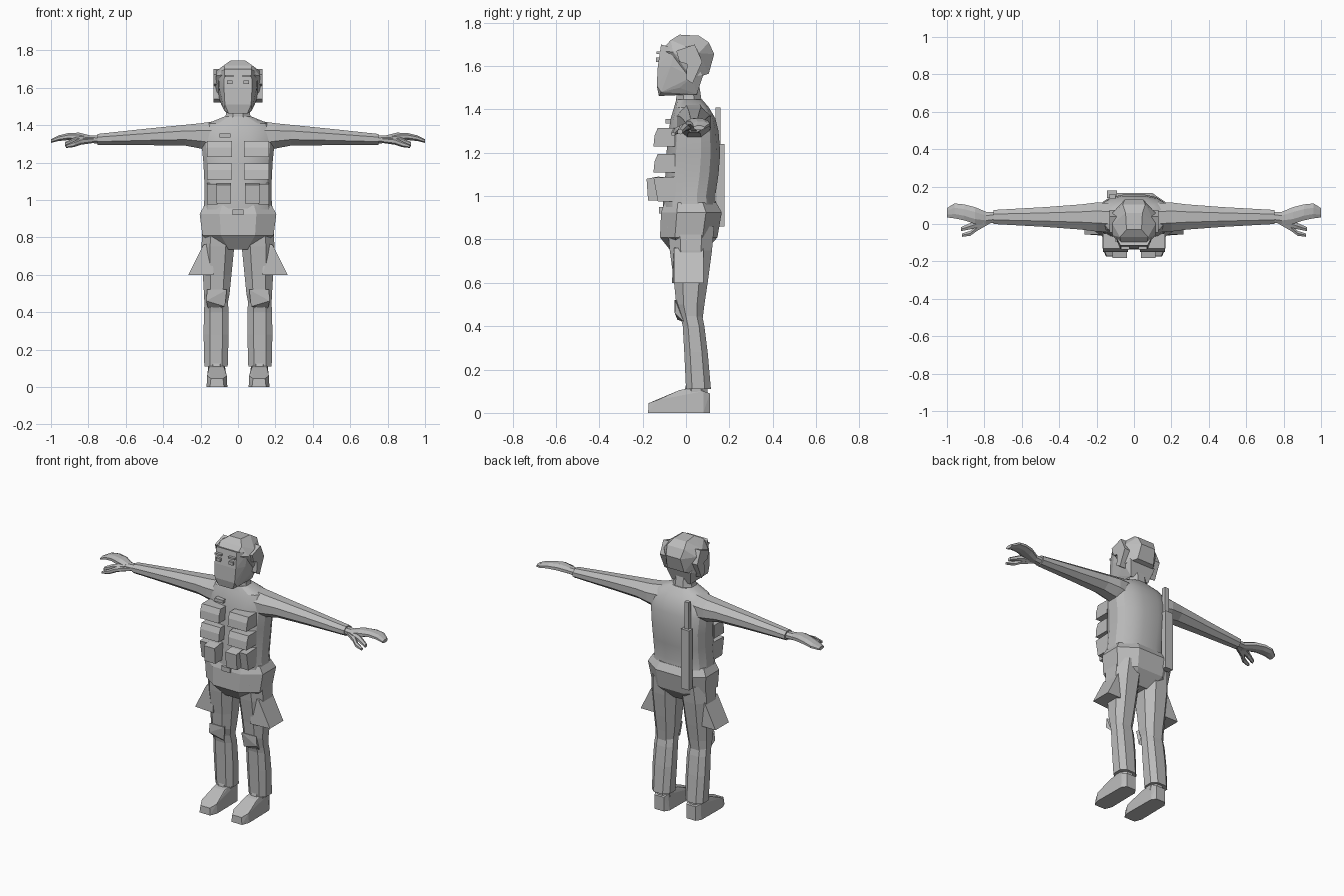
import bpy, bmesh, math
from mathutils import Vector

grey = bpy.data.materials.new("neutral grey")
grey.diffuse_color = (0.5, 0.5, 0.5, 1)


def finish(name, bm, smooth=0):
    bmesh.ops.recalc_face_normals(bm, faces=bm.faces)
    me = bpy.data.meshes.new(name)
    bm.to_mesh(me)
    bm.free()
    me.materials.append(grey)
    ob = bpy.data.objects.new(name, me)
    bpy.context.collection.objects.link(ob)
    if smooth:
        bpy.ops.object.select_all(action='DESELECT')
        ob.select_set(True)
        bpy.context.view_layer.objects.active = ob
        bpy.ops.object.shade_smooth_by_angle(angle=math.radians(smooth))
    return ob


def loft(name, rings, n=8, axis='z', power=2.0, side=1, tilt=0, smooth=0):
    """Rings are (position, a0, a1, b0, b1): x and y spans along z, or y and z spans along x."""
    bm = bmesh.new()
    k = 1 / math.cos(math.pi / n) if n % 4 == 0 else 1
    loops = []
    for pos, a0, a1, b0, b1 in rings:
        loop = []
        for i in range(n):
            t = 2 * math.pi * (i + 0.5) / n
            c, s = math.cos(t) * k, math.sin(t) * k
            u = math.copysign(abs(c) ** (2 / power), c)
            v = math.copysign(abs(s) ** (2 / power), s)
            a = (a0 + a1) / 2 + u * (a1 - a0) / 2
            b = (b0 + b1) / 2 + v * (b1 - b0) / 2
            co = (side * a, b, pos + tilt * b) if axis == 'z' else (side * pos, a, b)
            loop.append(bm.verts.new(co))
        loops.append(loop)
    for p, q in zip(loops, loops[1:]):
        for i in range(n):
            j = (i + 1) % n
            bm.faces.new((p[i], p[j], q[j], q[i]))
    bm.faces.new(loops[0])
    bm.faces.new(loops[-1])
    return finish(name, bm, smooth)


def prism(name, profile, x0, x1, side=1):
    """Side profile of (y, z) points extruded from x0 to x1."""
    bm = bmesh.new()
    ends = [[bm.verts.new((side * x, y, z)) for y, z in profile] for x in (x0, x1)]
    for e in ends:
        bm.faces.new(e)
    for i in range(len(profile)):
        j = (i + 1) % len(profile)
        bm.faces.new((ends[0][i], ends[0][j], ends[1][j], ends[1][i]))
    return finish(name, bm)


def box(name, x0, x1, y0, y1, z0, z1, side=1):
    return prism(name, [(y0, z0), (y1, z0), (y1, z1), (y0, z1)], x0, x1, side)


def hull(name, points, side=1):
    bm = bmesh.new()
    for x, y, z in points:
        bm.verts.new((side * x, y, z))
    bmesh.ops.convex_hull(bm, input=bm.verts[:])
    return finish(name, bm)


# Torso vest, hips and neck
loft("vest", [(0.95, -.185, .185, -.105, .14), (1.0, -.18, .18, -.105, .135),
              (1.1, -.18, .18, -.095, .15), (1.2, -.185, .185, -.09, .158),
              (1.3, -.195, .195, -.08, .15), (1.36, -.19, .19, -.07, .135),
              (1.41, -.16, .16, -.055, .105), (1.445, -.075, .075, -.045, .075)],
     n=16, power=2.6, smooth=25)
loft("hips", [(.97, -.18, .18, -.10, .14), (.925, -.205, .205, -.115, .165),
              (.81, -.19, .19, -.12, .145), (.735, -.10, .10, -.06, .08)], power=2.4)
loft("neck", [(1.40, -.08, .08, -.045, .075), (1.455, -.065, .065, -.045, .07),
              (1.52, -.06, .06, -.04, .06)])
box("belt_buckle", -.03, .03, -.125, -.10, .92, .95)
box("chest_tag", -.10, -.04, -.095, -.05, 1.335, 1.355)

# Head: jaw and face, with hair cap over the top and back
hull("head", [(s * x, y, z) for s in (1, -1) for x, y, z in (
    (.05, -.125, 1.462), (.075, -.115, 1.48), (.085, -.03, 1.50), (.065, .05, 1.47),
    (.07, -.135, 1.51), (.075, -.13, 1.60), (.072, -.115, 1.70), (.10, -.07, 1.60),
    (.105, -.05, 1.68), (.105, .03, 1.55), (.09, .08, 1.56))])
hull("hair", [(s * x, y, z) for s in (1, -1) for x, y, z in (
    (.065, -.118, 1.67), (.115, -.06, 1.665), (.125, .01, 1.62), (.112, .03, 1.54),
    (.06, .105, 1.565), (.05, .13, 1.655), (.115, .06, 1.66), (.06, .105, 1.71),
    (.115, .0, 1.69), (.075, -.07, 1.72), (.04, -.03, 1.745), (.045, .06, 1.74))])
for s in (1, -1):
    # Eyes, brows and side locks
    box("eye", .03, .06, -.138, -.12, 1.62, 1.64, s)
    box("brow", .025, .07, -.137, -.11, 1.657, 1.668, s)
    prism("side_hair", [(-.045, 1.67), (.04, 1.70), (.075, 1.62), (.03, 1.52), (.0, 1.54),
                        (.005, 1.61), (-.03, 1.62)], .09, .132, s)

for s in (1, -1):
    # Arm, hand and fingers
    loft("arm", [(.10, -.045, .11, 1.25, 1.425), (.20, -.04, .115, 1.275, 1.41),
                 (.28, -.03, .105, 1.29, 1.402), (.48, -.015, .09, 1.293, 1.382),
                 (.75, .0, .075, 1.295, 1.353)], axis='x', side=s)
    loft("hand", [(.73, .01, .065, 1.30, 1.345), (.79, .0, .065, 1.305, 1.345),
                  (.85, .0, .09, 1.315, 1.36), (.91, .02, .105, 1.32, 1.357),
                  (.96, .03, .11, 1.315, 1.345), (1.0, .035, .085, 1.305, 1.325)],
         n=8, axis='x', side=s)
    loft("thumb", [(.77, .0, .04, 1.305, 1.335), (.84, -.04, .0, 1.295, 1.33),
                   (.875, -.065, -.035, 1.283, 1.315), (.92, -.07, -.05, 1.278, 1.295)],
         n=6, axis='x', side=s)
    loft("index_finger", [(.80, -.01, .04, 1.305, 1.345), (.87, -.03, .01, 1.30, 1.335),
                          (.925, -.04, -.015, 1.285, 1.31)], n=6, axis='x', side=s)

    # Trouser legs, knee patch and shoe
    loft("thigh", [(.86, .005, .19, -.085, .13), (.75, .02, .195, -.075, .12),
                   (.60, .035, .188, -.055, .10), (.50, .045, .182, -.045, .085),
                   (.42, .06, .178, -.02, .075)], side=s, power=2.4)
    loft("shin", [(.47, .055, .178, -.03, .07), (.40, .05, .182, -.015, .085),
                  (.28, .05, .184, -.008, .10), (.11, .055, .18, .0, .115)],
         side=s, power=2.6)
    hull("knee_patch", [(.06, -.052, .52), (.165, -.05, .52), (.17, -.052, .46),
                        (.07, -.04, .43), (.08, -.01, .52), (.16, -.01, .42)], s)
    loft("ankle", [(.05, .065, .16, -.02, .10), (.13, .07, .16, .0, .10)], side=s)
    hull("shoe", [(x, y, z) for x0, x1, y, z in (
        (.075, .15, -.175, 0), (.057, .168, -.13, 0), (.06, .165, .08, 0), (.08, .145, .11, 0),
        (.08, .145, -.172, .045), (.06, .165, -.13, .06), (.075, .155, -.03, .105),
        (.075, .155, .02, .115), (.07, .16, .08, .10), (.08, .145, .11, .09))
        for x in (x0, x1)], s)

    # Flared thigh pocket
    hull("thigh_pocket", [(.14, -.05, .77), (.185, -.055, .76), (.185, .08, .76), (.15, .08, .76),
                          (.13, -.065, .60), (.265, -.055, .60), (.265, .08, .60),
                          (.15, .08, .60)], s)
    # Vest pouches, tilted forward at the base
    for z in (1.11, 1.23):
        prism("chest_pouch", [(-.05, z), (-.15, z), (-.145, z + .05), (-.13, z + .085),
                              (-.05, z + .085)], .032, .165, s)
    prism("lower_pouch", [(-.06, .98), (-.175, .98), (-.182, 1.08), (-.13, 1.09), (-.06, 1.085)],
          .038, .115, s)
    prism("hip_pouch", [(-.03, .975), (-.13, .975), (-.15, 1.085), (-.045, 1.09)], .11, .165, s)

# Back-mounted radio and aerial
box("radio", -.145, -.09, .14, .178, .86, 1.24)
box("aerial", -.13, -.10, .135, .16, 1.2, 1.41)
